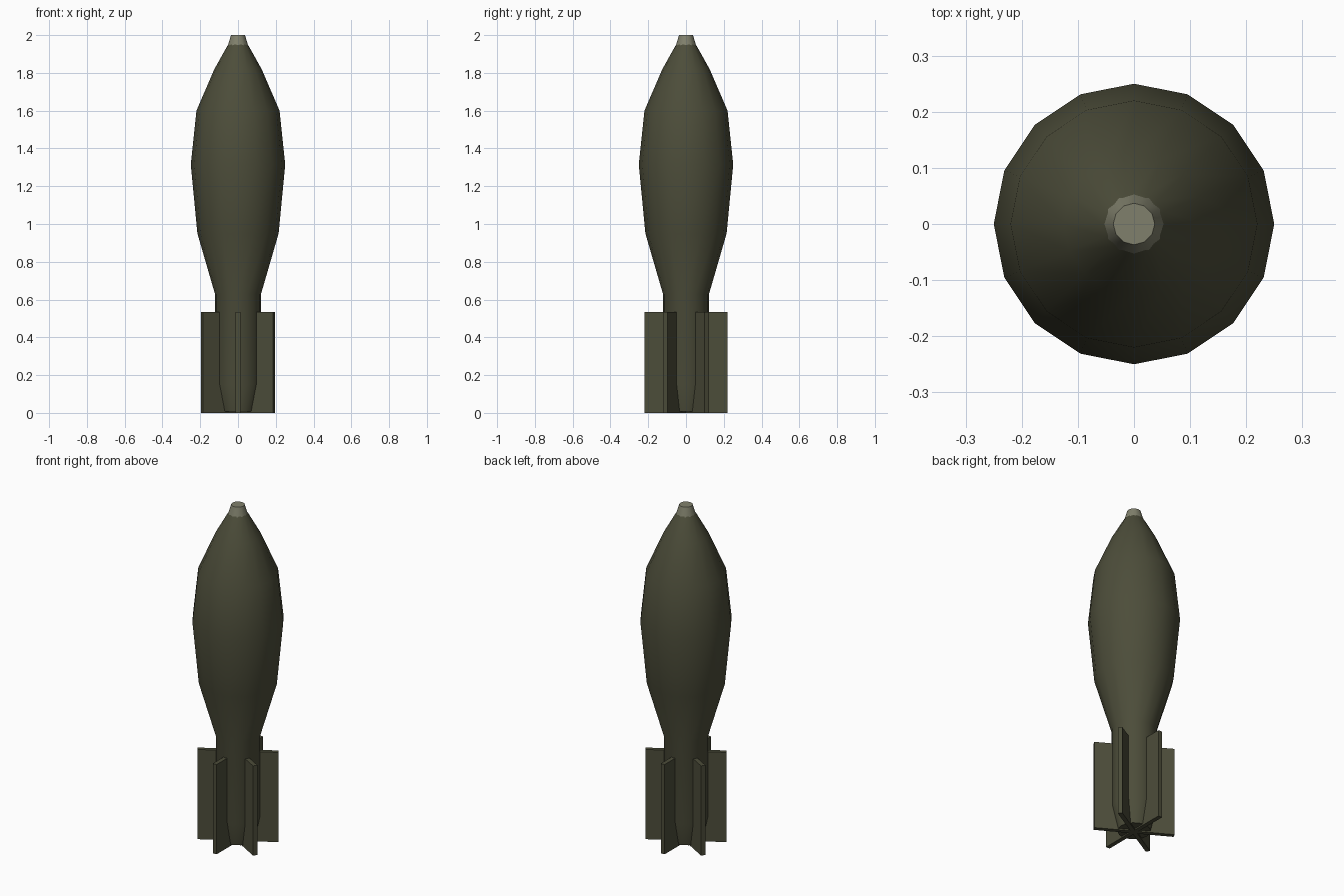
import bpy
import bmesh
from math import cos, sin, pi, radians
from mathutils import Matrix

cube = bpy.data.objects.get("Cube")
if cube:
    bpy.data.objects.remove(cube, do_unlink=True)


def make_material(name, rgb):
    mat = bpy.data.materials.new(name)
    mat.use_nodes = True
    colour = (*rgb, 1)
    mat.diffuse_color = colour
    mat.node_tree.nodes["Principled BSDF"].inputs["Base Color"].default_value = colour
    return mat


def finish(bm, name, mat, smooth_angle=None):
    bmesh.ops.recalc_face_normals(bm, faces=bm.faces)
    mesh = bpy.data.meshes.new(name)
    bm.to_mesh(mesh)
    bm.free()
    mesh.materials.append(mat)
    obj = bpy.data.objects.new(name, mesh)
    bpy.context.collection.objects.link(obj)
    if smooth_angle:
        bpy.ops.object.select_all(action="DESELECT")
        obj.select_set(True)
        bpy.context.view_layer.objects.active = obj
        bpy.ops.object.shade_smooth_by_angle(angle=radians(smooth_angle))
    return obj


def lathe(name, profile, sides, mat):
    """Capped solid of revolution from (radius, height) pairs."""
    bm = bmesh.new()
    rings = [[bm.verts.new((r * cos(2 * pi * i / sides), r * sin(2 * pi * i / sides), z))
              for i in range(sides)] for r, z in profile]
    for low, high in zip(rings, rings[1:]):
        for i in range(sides):
            j = (i + 1) % sides
            bm.faces.new((low[i], low[j], high[j], high[i]))
    bm.faces.new(rings[0])
    bm.faces.new(rings[-1])
    return finish(bm, name, mat, 40)


olive = make_material("olive drab", (0.073, 0.074, 0.042))
grey = make_material("pale fuze grey", (0.216, 0.216, 0.15))

# Bulbous casing with a narrow tail tube
lathe("casing", [(0.09, 0.008), (0.122, 0.15), (0.122, 0.63), (0.215, 0.95),
                 (0.25, 1.315), (0.22, 1.6), (0.125, 1.82), (0.058, 1.94),
                 (0.03, 1.98)], 16, olive)

# Nose fuze
lathe("nose_fuze", [(0.064, 1.91), (0.037, 2.0)], 12, grey)

# Six tail fins: three flat plates crossing on the axis
FIN_SPAN, FIN_THICK, FIN_HEIGHT = 0.44, 0.025, 0.535
for k in range(3):
    bm = bmesh.new()
    bmesh.ops.create_cube(bm, size=1, matrix=(
        Matrix.Rotation(radians(30 + 60 * k), 4, "Z")
        @ Matrix.Translation((0, 0, FIN_HEIGHT / 2))
        @ Matrix.Diagonal((FIN_SPAN, FIN_THICK, FIN_HEIGHT, 1))))
    finish(bm, f"tail_fin_pair_{k + 1}", olive)
